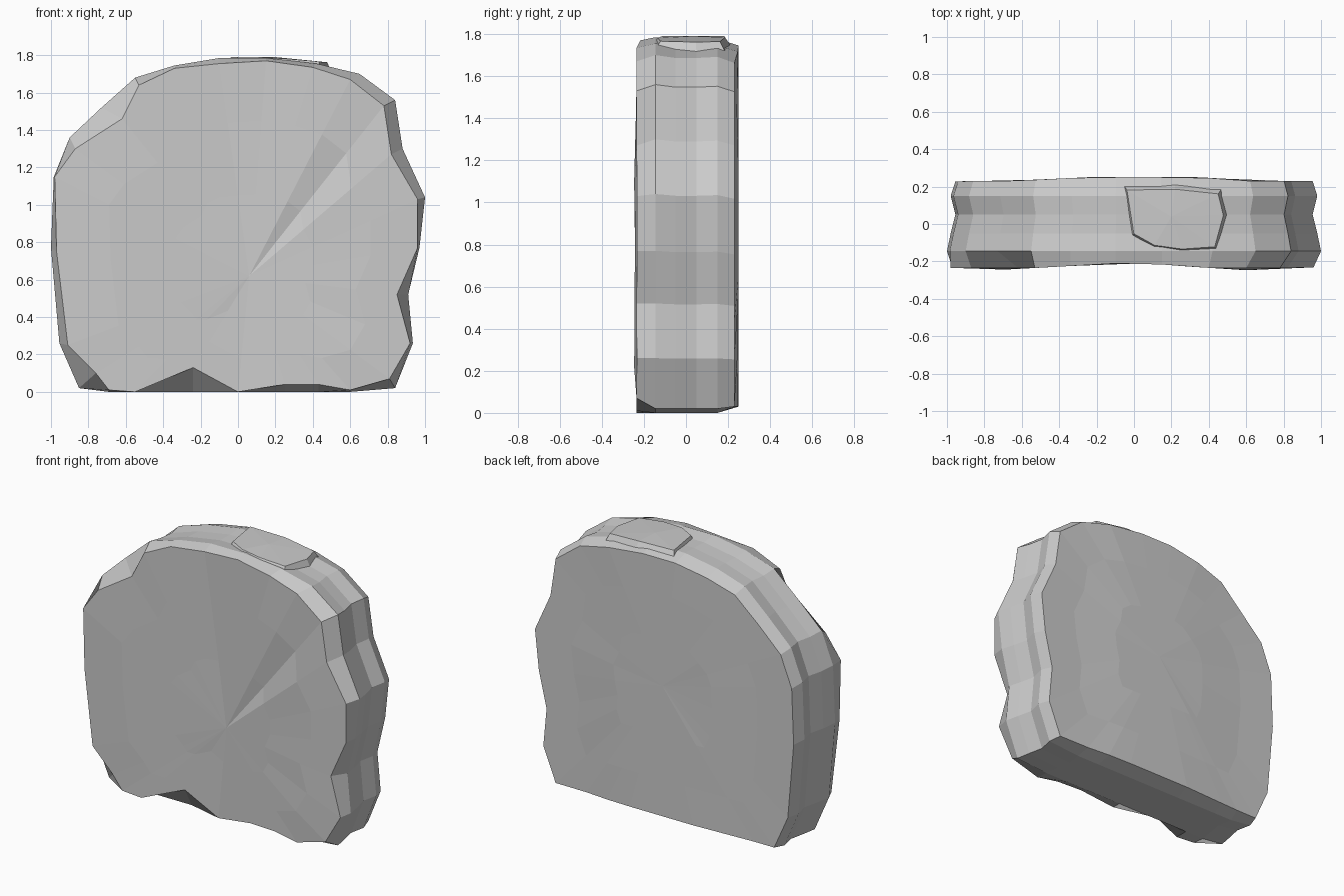
import bpy, bmesh

if "Cube" in bpy.data.objects:
    bpy.data.objects.remove(bpy.data.objects["Cube"])

# Chipped front edge and fuller body outline (x, z), matched point for point
front = [(-.97, .75), (-.98, 1.15), (-.87, 1.30), (-.62, 1.46), (-.53, 1.64), (-.34, 1.73),
         (-.10, 1.755), (.15, 1.77), (.40, 1.735), (.60, 1.67), (.78, 1.53), (.82, 1.27),
         (.96, 1.03), (.96, .77), (.85, .52), (.92, .26), (.81, .07), (.60, .01), (.43, .04),
         (.25, .04), (0, 0), (-.24, .13), (-.55, 0), (-.69, .01), (-.76, .10), (-.91, .25)]
body = [(-1.0, .77), (-.985, 1.15), (-.90, 1.36), (-.73, 1.52), (-.55, 1.68), (-.34, 1.745),
        (-.10, 1.785), (.15, 1.785), (.42, 1.755), (.65, 1.70), (.84, 1.56), (.88, 1.30),
        (1.0, 1.04), (.97, .77), (.91, .52), (.935, .26), (.84, .02), (.60, 0), (.43, 0),
        (.25, 0), (0, 0), (-.24, 0), (-.55, 0), (-.69, 0), (-.85, .02), (-.955, .26)]


def lerp_table(table, x):
    for (x0, y0), (x1, y1) in zip(table, table[1:]):
        if x <= x1:
            return y0 + (y1 - y0) * (x - x0) / (x1 - x0)
    return table[-1][1]


def front_y(x):
    return lerp_table([(-1, -.233), (-.75, -.247), (-.4, -.228), (0, -.205), (.3, -.228),
                       (.6, -.247), (1, -.230)], x)


def back_y(x):
    return lerp_table([(-1, .228), (-.65, .23), (-.25, .25), (.35, .25), (.6, .23), (1, .23)], x)


def add_ring(bm, pts):
    return [bm.verts.new(p) for p in pts]


def bridge(bm, a, b):
    n = len(a)
    for i in range(n):
        bm.faces.new((a[i], a[(i + 1) % n], b[(i + 1) % n], b[i]))


def finish(bm, name):
    bmesh.ops.recalc_face_normals(bm, faces=bm.faces)
    me = bpy.data.meshes.new(name)
    bm.to_mesh(me)
    bm.free()
    ob = bpy.data.objects.new(name, me)
    bpy.context.collection.objects.link(ob)


def cap(bm, edge, pts, yfun, cx, cz, groove=None):
    # Inner rings closing onto a centre point, following the face undulation
    last = edge
    for t in (.72, .38):
        ring = []
        for i, (x, z) in enumerate(pts):
            px, pz = cx + (x - cx) * t, cz + (z - cz) * t
            y = yfun(px)
            if i == groove:
                y += .025
            ring.append(bm.verts.new((px, y, pz)))
        bridge(bm, last, ring)
        last = ring
    c = bm.verts.new((cx, yfun(cx), cz))
    for i in range(len(last)):
        bm.faces.new((last[i], last[(i + 1) % len(last)], c))


# Stone slab: rings from front to back
bm = bmesh.new()
back = [(x * .955, max(z * .978, .03)) for x, z in body]
rings = [add_ring(bm, [(x, max(front_y(x), -.235), z) for x, z in front])]
for y, sx, sz in ((-.145, 1, 1), (-.05, .98, .992), (.05, .955, .992), (.15, .98, .995)):
    rings.append(add_ring(bm, [(x * sx, y, z * sz) for x, z in body]))
rings.append(add_ring(bm, [(x, back_y(x), z) for x, z in back]))
for a, b in zip(rings, rings[1:]):
    bridge(bm, a, b)
cap(bm, rings[0], front, front_y, .06, .62, groove=10)
cap(bm, rings[-1], back, back_y, 0, .9)
finish(bm, "stone_slab")

# Raised flake on the top
flake = [(-.06, .215), (.22, .22), (.47, .19), (.50, .05), (.45, -.155), (.26, -.17),
         (.10, -.145), (-.02, -.07)]
bm = bmesh.new()
low = add_ring(bm, [(x, y, 1.74 - .1 * max(x - .15, 0)) for x, y in flake])
high = add_ring(bm, [(.22 + (x - .22) * .92, .03 + (y - .03) * .82,
                      1.79 - .08 * max(x - .15, 0)) for x, y in flake])
bridge(bm, low, high)
c = bm.verts.new((.2, .04, 1.79))
for i in range(len(high)):
    bm.faces.new((high[i], high[(i + 1) % len(high)], c))
bm.faces.new(low)
finish(bm, "top_flake")
